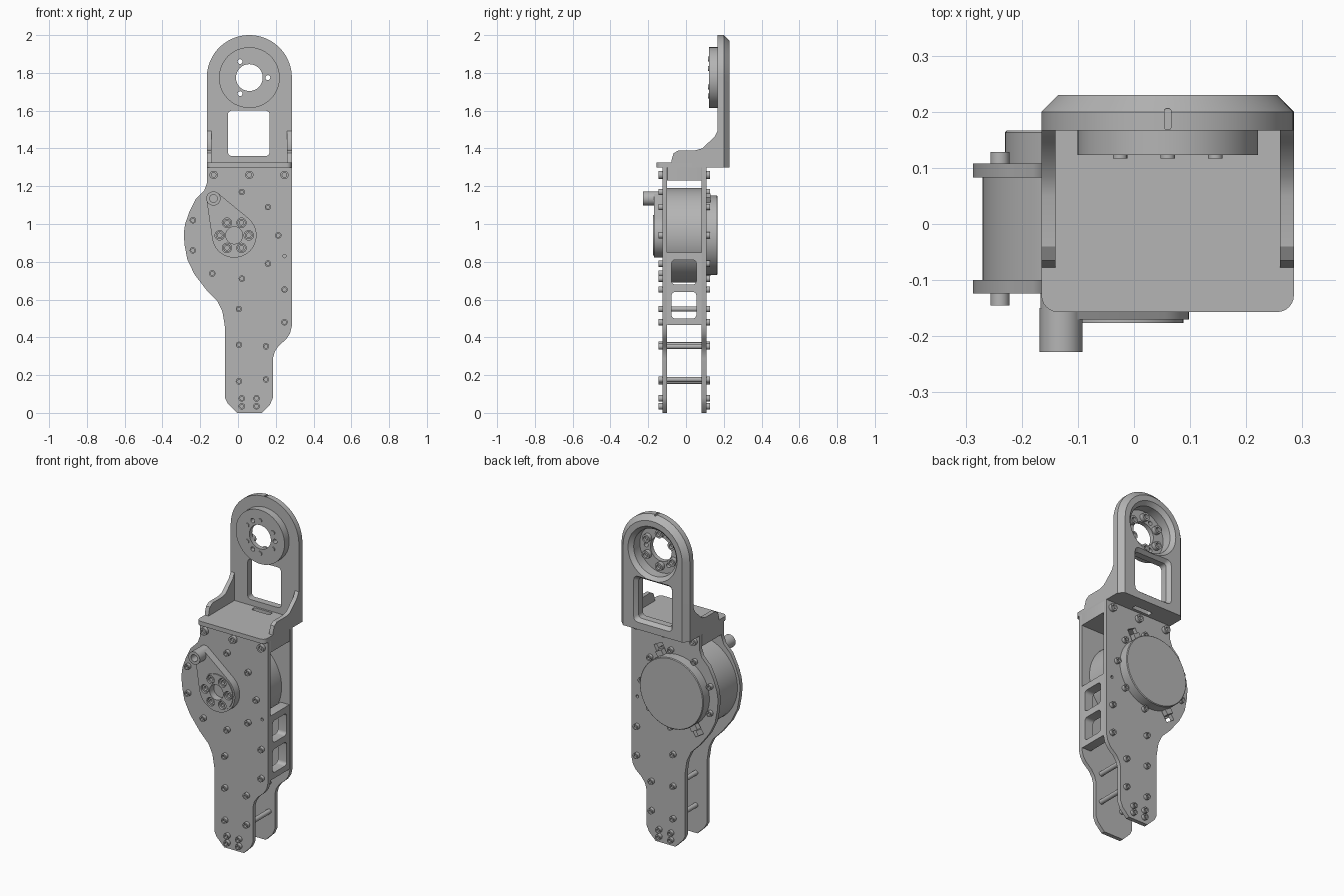
import bpy, bmesh
from math import cos, sin, pi, radians, atan2, acos, hypot

cube = bpy.data.objects.get("Cube")
if cube:
    bpy.data.objects.remove(cube, do_unlink=True)

GREY = (0.46, 0.46, 0.46, 1)
metal = bpy.data.materials.new("machined grey")
metal.use_nodes = True
metal.diffuse_color = GREY
metal.node_tree.nodes["Principled BSDF"].inputs["Base Color"].default_value = GREY

PLACE = {"x": lambda u, v, d: (d, u, v),
         "y": lambda u, v, d: (u, d, v),
         "z": lambda u, v, d: (u, v, d)}


def arc(cx, cz, r, a0, a1, n):
    return [(cx + r * cos(radians(a0 + (a1 - a0) * i / n)),
             cz + r * sin(radians(a0 + (a1 - a0) * i / n))) for i in range(n + 1)]


def circle(c, r, n=48):
    return arc(c[0], c[1], r, 0, 360, n)[:-1]


def rrect(u0, u1, v0, v1, r):
    pts = []
    for k, (u, v) in enumerate([(u1 - r, v1 - r), (u0 + r, v1 - r), (u0 + r, v0 + r), (u1 - r, v0 + r)]):
        pts += arc(u, v, r, 90 * k, 90 * k + 90, 5)
    return pts


def add(bm, rings, axis="y", closed=False):
    """Skin a stack of (outline, depth) rings."""
    loops = [[bm.verts.new(PLACE[axis](u, v, d)) for u, v in pts] for pts, d in rings]
    n = len(loops[0])
    pairs = list(zip(loops, loops[1:]))
    if closed:
        pairs.append((loops[-1], loops[0]))
    else:
        bm.faces.new(loops[0])
        bm.faces.new(loops[-1])
    for a, b in pairs:
        for i in range(n):
            j = (i + 1) % n
            bm.faces.new((a[i], a[j], b[j], b[i]))


def make(name, parts, axis="y", closed=False):
    bm = bmesh.new()
    for rings in parts:
        add(bm, rings, axis, closed)
    bmesh.ops.recalc_face_normals(bm, faces=bm.faces)
    mesh = bpy.data.meshes.new(name)
    bm.to_mesh(mesh)
    bm.free()
    mesh.materials.append(metal)
    ob = bpy.data.objects.new(name, mesh)
    bpy.context.collection.objects.link(ob)
    return ob


def select(ob):
    bpy.ops.object.select_all(action="DESELECT")
    ob.select_set(True)
    bpy.context.view_layer.objects.active = ob


def cut(ob, parts, axis="y"):
    cutter = make("cutter", parts, axis)
    cutter.hide_render = True
    mod = ob.modifiers.new("cut", "BOOLEAN")
    mod.operation, mod.solver, mod.object = "DIFFERENCE", "EXACT", cutter
    select(ob)
    bpy.ops.object.modifier_apply(modifier=mod.name)
    bpy.data.objects.remove(cutter, do_unlink=True)


def prism(pts, d0, d1):
    return [(pts, d0), (pts, d1)]


def ring_points(c, r, angles):
    return [(c[0] + r * cos(radians(a)), c[1] + r * sin(radians(a))) for a in angles]


def head(c, r, base, top):
    """Socket-head screw."""
    sink = top + (base - top) * 0.6
    return [(circle(c, r, 18), base), (circle(c, r, 18), top),
            (circle(c, r * 0.55, 18), top), (circle(c, r * 0.55, 18), sink)]


MOTOR = (-0.02, 0.94)
HUB = (0.06, 1.775)
FRONT, BACK = -0.124, 0.108

# Side plates
outline = [(-0.165, 1.3), (-0.165, 1.215), (-0.18, 1.175), (-0.225, 1.13), (-0.257, 1.066),
           (-0.28, 1.0), (-0.287, 0.95), (-0.283, 0.89), (-0.268, 0.81), (-0.23, 0.733),
           (-0.165, 0.648), (-0.108, 0.59), (-0.082, 0.535), (-0.07, 0.46), (-0.07, 0.08),
           (-0.055, 0.05), (-0.005, 0), (0.125, 0), (0.17, 0.045), (0.185, 0.08), (0.185, 0.29),
           (0.195, 0.325), (0.215, 0.355), (0.255, 0.39), (0.275, 0.42), (0.285, 0.46), (0.285, 1.3)]
pin = [prism(circle((0.246, 0.83), 0.009, 12), -0.2, 0.2)]
front_plate = make("front_plate", [prism(outline, FRONT, -0.1)])
cut(front_plate, pin)
back_plate = make("back_plate", [prism(outline, 0.083, BACK)])
cut(back_plate, pin)


# Cable slots and sockets in the back plate
def radial_box(angle, r0, r1, half):
    a = radians(angle)
    return [(MOTOR[0] + r * cos(a) - s * sin(a), MOTOR[1] + r * sin(a) + s * cos(a))
            for r, s in [(r0, -half), (r1, -half), (r1, half), (r0, half)]]


cut(back_plate, [prism(radial_box(a, 0.15, 0.275, 0.03), 0.07, 0.12) for a in (62, 238)])
make("cable_sockets", [prism(radial_box(a, 0.18, 0.24, 0.022), 0.07, 0.13) for a in (62, 238)])

# Motor body and back cover
make("motor_body", [prism(circle(MOTOR, 0.25, 72), -0.1, 0.083)])
make("motor_back_cover", [[(circle(MOTOR, 0.21, 72), 0.09), (circle(MOTOR, 0.21, 72), 0.163),
                           (circle(MOTOR, 0.206, 72), 0.167)]])

# Front drive arm with bolted hub and knob
KNOB = (-0.13, 1.135)
du, dv = KNOB[0] - MOTOR[0], KNOB[1] - MOTOR[1]
aim = atan2(dv, du) * 180 / pi
spread = acos((0.118 - 0.037) / hypot(du, dv)) * 180 / pi
arm = (arc(*MOTOR, 0.118, aim + spread, aim - spread + 360, 40)
       + arc(*KNOB, 0.037, aim - spread, aim + spread, 20))
bolts = ring_points(MOTOR, 0.077, range(0, 360, 60))
pockets = [prism(circle(MOTOR, 0.045), -0.135, -0.2)]
pockets += [prism(circle(p, 0.025, 24), -0.145, -0.2) for p in bolts]
cut(make("drive_arm", [prism(arm, FRONT, -0.17)]), pockets)
cut(make("drive_hub", [prism(circle(MOTOR, 0.108), -0.168, -0.176)]), pockets)
make("hub_bolts", [head(p, 0.021, -0.144, -0.168) for p in bolts])
make("knob", [head(KNOB, 0.038, -0.15, -0.228)])

# Window frame between the plates on the left edge
frame = make("window_frame", [prism(rrect(-0.1, 0.083, 0.465, 0.85, 0.004), 0.225, 0.283)], "x")
cut(frame, [prism(rrect(-0.077, 0.055, z0, z1, 0.02), 0.15, 0.35)
            for z0, z1 in [(0.5, 0.64), (0.68, 0.81)]], "x")

# Standoffs and plate screws
rods = [(0.005, 0.55), (0.005, 0.36), (0.148, 0.352), (0.005, 0.167), (0.148, 0.177)]
make("standoffs", [prism(circle(p, 0.014, 20), -0.1, 0.083) for p in rods])
small = rods + [(0.246, 0.653), (0.246, 0.48)]
feet = [(x, z) for x in (0.02, 0.098) for z in (0.035, 0.077)]
large = [(x, 1.26) for x in (-0.129, 0.06, 0.246)]
for name, base, top, skipped in [("front_screws", FRONT, -0.145, 120), ("back_screws", BACK, 0.128, 240)]:
    rim = ring_points(MOTOR, 0.233, [a for a in range(0, 360, 40) if a != skipped])
    make(name, [head(p, 0.017, base, top) for p in small + rim + feet]
         + [head(p, 0.022, base, top) for p in large])

# Bracket: block between plates, shelf, side gussets
make("bracket_block", [prism(rrect(-0.165, 0.285, -0.1, 0.083, 0.004), 1.23, 1.3)], "z")
shelf_outline = ([(0.285, 0.2), (-0.165, 0.2)] + arc(-0.135, -0.127, 0.03, 180, 270, 6)
                 + arc(0.255, -0.127, 0.03, 270, 360, 6))
shelf = make("bracket_shelf", [prism(shelf_outline, 1.3, 1.326)], "z")
cut(shelf, [prism(rrect(0.0, 0.12, 0.125, 0.155, 0.008), 1.2, 1.4)], "z")
gusset = [(0.18, 1.31), (-0.08, 1.31), (-0.075, 1.345), (-0.065, 1.375), (-0.04, 1.39), (0.05, 1.39),
          (0.085, 1.4), (0.15, 1.46), (0.165, 1.49), (0.18, 1.5)]
make("side_gussets", [prism(gusset, -0.165, -0.14), prism(gusset, 0.26, 0.285)], "x")


# Upright with chamfered back edge, window and hub recess
def arch(r):
    return [(HUB[0] - r, 1.3), (HUB[0] + r, 1.3)] + arc(*HUB, r, 0, 180, 48)


upright = make("upright", [[(arch(0.225), 0.167), (arch(0.225), 0.2), (arch(0.195), 0.23)]])
cut(upright, [[(circle(HUB, 0.14), 0.15), (circle(HUB, 0.14), 0.208), (circle(HUB, 0.172), 0.24)]])
cut(upright, [[(rrect(-0.053, 0.167, 1.36, 1.6, 0.02), 0.15),
               (rrect(-0.053, 0.167, 1.36, 1.6, 0.02), 0.208),
               (rrect(-0.078, 0.192, 1.335, 1.625, 0.03), 0.24)]])
cut(upright, [prism(rrect(0.054, 0.066, 0.168, 0.206, 0.005), 1.985, 2.05)], "z")

# Output hub with through holes and screws
profile = [(0.071, 0.123), (0.161, 0.123), (0.161, 0.167), (0.14, 0.167), (0.14, 0.15), (0.071, 0.15)]
hub = make("output_hub", [[(circle(HUB, r), y) for r, y in profile]], closed=True)
cut(hub, [prism(circle(p, 0.013, 16), 0.1, 0.2) for p in ring_points(HUB, 0.098, (0, 120, 240))])
studs = ring_points(HUB, 0.098, range(30, 390, 60))
make("hub_screw_tips", [prism(circle(p, 0.013, 16), 0.117, 0.13) for p in studs])
make("hub_screw_heads", [head(p, 0.024, 0.149, 0.175) for p in studs])

for ob in [o for o in bpy.context.collection.objects if o.type == "MESH"]:
    select(ob)
    bpy.ops.object.shade_smooth_by_angle(angle=radians(30))
